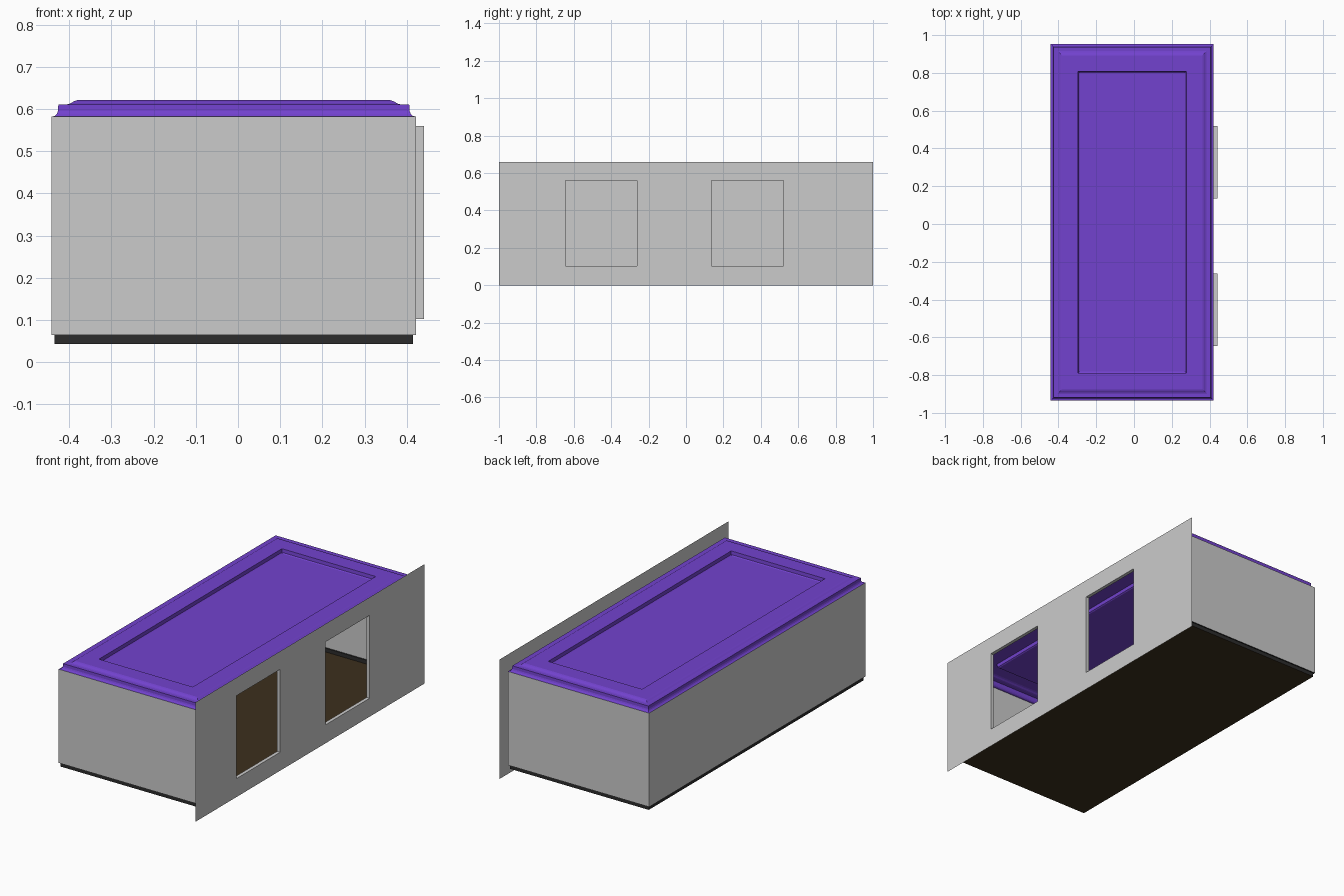
import bpy

if "Cube" in bpy.data.objects:
    bpy.data.objects.remove(bpy.data.objects["Cube"])

# Room footprint
X0, X1, Y0, Y1 = -0.442, 0.422, -0.935, 0.953
FACADE_X = 0.441
WINDOWS = [(-0.645, -0.262), (0.135, 0.52)]
SILL, HEAD = 0.102, 0.56


def material(name, rgb):
    m = bpy.data.materials.new(name)
    m.diffuse_color = (*rgb, 1)
    m.use_nodes = True
    m.node_tree.nodes["Principled BSDF"].inputs["Base Color"].default_value = m.diffuse_color
    return m


def make(name, verts, faces, mat=None):
    me = bpy.data.meshes.new(name)
    me.from_pydata(verts, [], faces)
    me.update()
    ob = bpy.data.objects.new(name, me)
    bpy.context.collection.objects.link(ob)
    if mat:
        me.materials.append(mat)
    return ob


def ring(inset, z):
    return [(X0 + inset, Y0 + inset, z), (X1 - inset, Y0 + inset, z),
            (X1 - inset, Y1 - inset, z), (X0 + inset, Y1 - inset, z)]


def loft(name, profile, mat=None, cap=False, sides=range(4)):
    """Sweep an (inset, z) profile around the room rectangle."""
    verts = [v for p in profile for v in ring(*p)]
    faces = [(4 * k + i, 4 * k + (i + 1) % 4, 4 * k + 4 + (i + 1) % 4, 4 * k + 4 + i)
             for k in range(len(profile) - 1) for i in sides]
    if cap:
        n = len(verts)
        faces.append((n - 4, n - 3, n - 2, n - 1))
    return make(name, verts, faces, mat)


def window_wall(name, x, y0, y1, z0, z1):
    """Flat sheet at x with the window openings left out."""
    ys = [y0] + [y for w in WINDOWS for y in w] + [y1]
    zs = [z0, SILL, HEAD, z1]
    verts = [(x, y, z) for y in ys for z in zs]
    faces = [(4 * i + j, 4 * i + 4 + j, 4 * i + 5 + j, 4 * i + 1 + j)
             for i in range(5) for j in range(3) if not (j == 1 and i in (1, 3))]
    return make(name, verts, faces)


purple = material("ceiling_purple", (0.17, 0.055, 0.62))
brown = material("floor_brown", (0.045, 0.028, 0.012))
black = material("skirting_black", (0.025, 0.025, 0.025))

# Three plain walls, then the inner and outer sheets of the window wall
loft("room_walls", [(0, 0.064), (0, 0.582)], sides=(0, 2, 3))
window_wall("inner_window_wall", X1, Y0, Y1, 0.064, 0.582)
window_wall("outer_window_wall", FACADE_X, -1, 1, 0, 0.66)

# Reveals joining both sheets around each window
for i, (a, b) in enumerate(WINDOWS):
    loop = [(a, SILL), (b, SILL), (b, HEAD), (a, HEAD)]
    verts = [(x, y, z) for x in (X1, FACADE_X) for y, z in loop]
    make(f"window_reveal_{i + 1}", verts,
         [(k, k + 4, (k + 1) % 4 + 4, (k + 1) % 4) for k in range(4)])

# Skirting and floor
loft("skirting", [(0.007, 0.043), (0.007, 0.064), (0, 0.064)], black)
make("floor", ring(0.007, 0.043), [(0, 1, 2, 3)], brown)

# Stepped crown moulding with the sunken centre panel
loft("ceiling", [(0, 0.582), (0.008, 0.584), (0.012, 0.588), (0.015, 0.595),
                 (0.016, 0.611), (0.036, 0.611), (0.044, 0.613), (0.052, 0.618),
                 (0.06, 0.621), (0.145, 0.621), (0.147, 0.602), (0.153, 0.598)],
     purple, cap=True)
